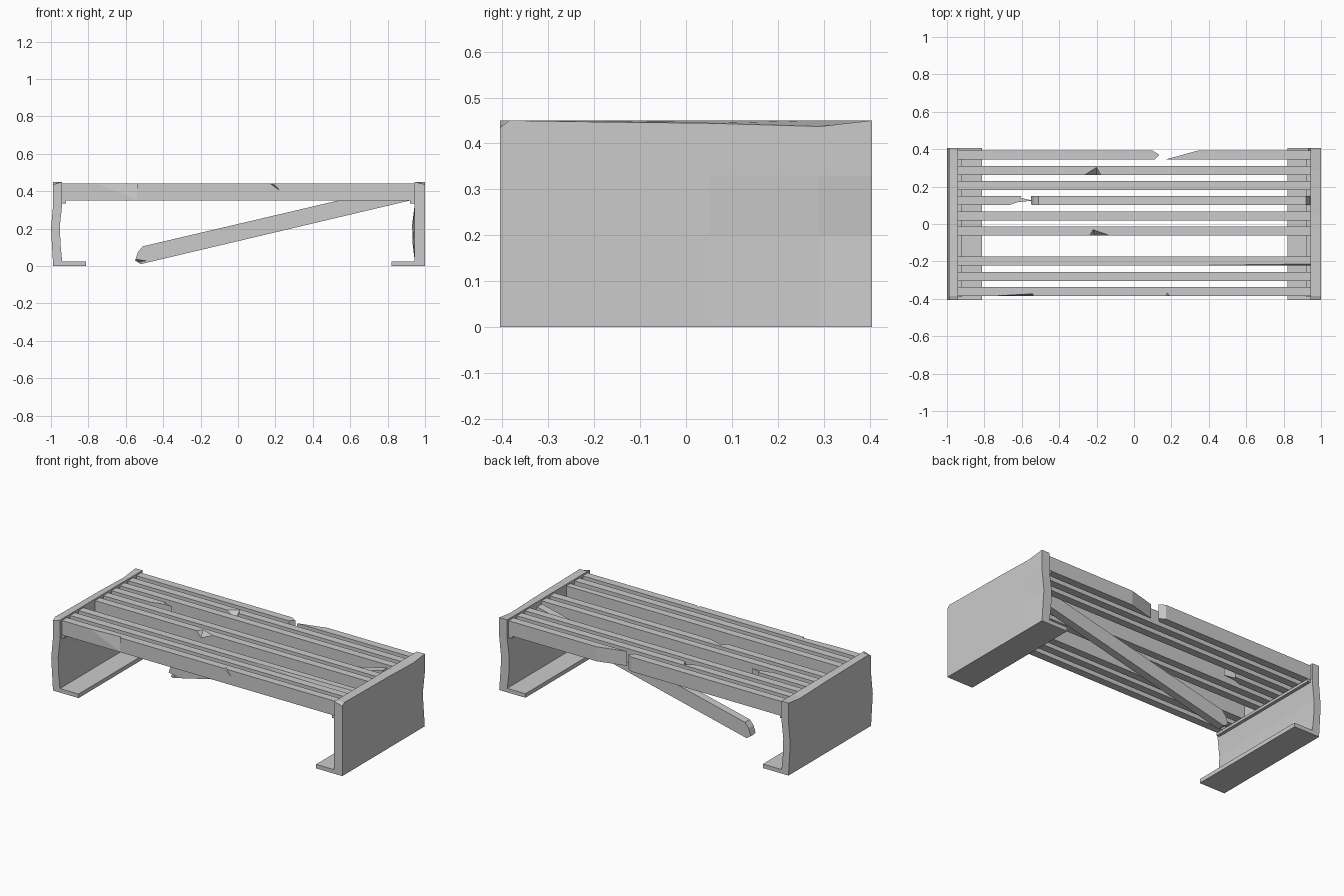
import bpy, bmesh
from mathutils import Vector

cube = bpy.data.objects.get("Cube")
if cube:
    bpy.data.objects.remove(cube, do_unlink=True)

grey = bpy.data.materials.new("weathered grey")
grey.use_nodes = True
COLOUR = (0.6, 0.6, 0.6, 1)
grey.diffuse_color = COLOUR
grey.node_tree.nodes["Principled BSDF"].inputs["Base Color"].default_value = COLOUR


def finish(name, bm):
    bmesh.ops.recalc_face_normals(bm, faces=bm.faces)
    mesh = bpy.data.meshes.new(name)
    bm.to_mesh(mesh)
    bm.free()
    mesh.materials.append(grey)
    ob = bpy.data.objects.new(name, mesh)
    bpy.context.scene.collection.objects.link(ob)
    return ob


def prism(name, outline, axis, low, high):
    """Extrude a 2D outline along an axis ('y' takes x,z points; 'z' takes x,y points)."""
    bm = bmesh.new()
    place = (lambda a, b: (a, low, b)) if axis == "y" else (lambda a, b: (a, b, low))
    face = bm.faces.new([bm.verts.new(place(a, b)) for a, b in outline])
    new = bmesh.ops.extrude_face_region(bm, geom=[face])["geom"]
    shift = Vector((0, high - low, 0)) if axis == "y" else Vector((0, 0, high - low))
    bmesh.ops.translate(bm, verts=[v for v in new if isinstance(v, bmesh.types.BMVert)], vec=shift)
    return finish(name, bm)


def box(name, x0, x1, y0, y1, z0, z1):
    return prism(name, [(x0, y0), (x1, y0), (x1, y1), (x0, y1)], "z", z0, z1)


def chip(ob, points):
    """Cut a splinter, the convex hull of the points, out of a part."""
    bm = bmesh.new()
    for p in points:
        bm.verts.new(p)
    bmesh.ops.convex_hull(bm, input=bm.verts)
    cutter = finish("chip_cutter", bm)
    cutter.hide_render = True
    mod = ob.modifiers.new("chip", "BOOLEAN")
    mod.operation, mod.solver, mod.object = "DIFFERENCE", "EXACT", cutter
    bpy.context.view_layer.objects.active = ob
    bpy.ops.object.modifier_apply(modifier=mod.name)
    bpy.data.objects.remove(cutter, do_unlink=True)


# Slats: evenly spaced, with one missing
LOW, TOP, END, WIDE = 0.35, 0.44, 0.945, 0.048
front = lambda i: 0.344 - 0.081 * i
slats = {}
for i in (1, 2, 4, 5, 7, 8, 9):
    slats[i] = box(f"slat_{i + 1}", -END, END, front(i), front(i) + WIDE, LOW, TOP)

# Back slat snapped into two pieces
y0, y1 = front(0), front(0) + WIDE
prism("back_slat_right_piece", [(-END, y0), (0.11, y0), (0.135, 0.37), (0.1, y1), (-END, y1)], "z", LOW, TOP)
prism("back_slat_left_piece", [(0.165, y0), (END, y0), (END, y1), (0.34, y1)], "z", LOW, TOP)

# Broken slat: a splintered stub and a long piece fallen to the ground
y0, y1 = front(3), front(3) + WIDE
prism("broken_slat_stub", [(-END, y0), (-0.67, y0), (-0.62, 0.117), (-0.54, 0.125),
                           (-0.61, 0.14), (-0.6, y1), (-END, y1)], "z", LOW, TOP)
fallen = prism("fallen_slat", [(-0.55, 0.03), (-0.52, 0.01), (0.94, 0.355), (0.92, 0.44),
                               (-0.51, 0.105), (-0.535, 0.075)], "y", y0, y1)
chip(fallen, [(-0.6, y0 - 0.01, 0), (-0.47, y0 - 0.01, 0.03), (-0.6, y0 - 0.01, 0.05),
              (-0.56, y1 - 0.015, 0.02)])

# Splinters missing from the slats
f = front(1)
chip(slats[1], [(-0.31, f - 0.01, 0.46), (-0.16, f - 0.01, 0.46), (-0.2, f + 0.05, 0.45),
                (-0.2, f - 0.01, 0.39)])
f = front(5)
chip(slats[5], [(-0.25, f - 0.01, 0.45), (-0.08, f - 0.01, 0.45), (-0.22, f + 0.035, 0.445),
                (-0.21, f - 0.01, 0.39)])
f = front(7)
chip(slats[7], [(-0.05, f - 0.002, 0.445), (1, f - 0.002, 0.445), (1, f + 0.012, 0.445),
                (1, f - 0.002, 0.40)])
f = front(9)
chip(slats[9], [(0.165, f - 0.005, 0.445), (0.19, f - 0.005, 0.445), (0.24, f - 0.005, 0.39),
                (0.17, f + 0.02, 0.445)])
chip(slats[9], [(-0.8, f - 0.002, 0.445), (-0.54, f - 0.002, 0.445), (-0.54, f + 0.012, 0.445),
                (-0.54, f - 0.002, 0.34), (-0.55, f + 0.012, 0.445)])

# Ledges that carry the slat ends
for side, name in ((-1, "right_ledge"), (1, "left_ledge")):
    a, b = sorted((side * 0.92, side * 0.95))
    box(name, a, b, -0.39, 0.39, 0.335, 0.351)


# End panels: an upright with an inward foot, dented and worn along the top
def end_panel(name, side, inner, outer, foot, dent):
    """Loft the L profile through stations along y; dent(y) shifts the mid height."""
    bm = bmesh.new()
    rings = []
    for y, top in ((-0.405, 0.435), (-0.385, 0.45), (-0.2, 0.447), (0.05, 0.444),
                   (0.29, 0.437), (0.405, 0.45)):
        d = dent(y)
        outline = [(foot, 0), (outer, 0), (outer + d, 0.2), (outer, 0.33), (outer, top),
                   (inner, 0.45), (inner, 0.33), (inner + d, 0.22), (inner + d * 0.8, 0.12),
                   (inner, 0.025), (foot, 0.025)]
        rings.append([bm.verts.new((side * x, y, z)) for x, z in outline])
    for r, s in zip(rings, rings[1:]):
        for k in range(len(r)):
            n = (k + 1) % len(r)
            bm.faces.new((r[k], r[n], s[n], s[k]))
    bm.faces.new(rings[0])
    bm.faces.new(rings[-1])
    return finish(name, bm)


end_panel("right_end_panel", -1, 0.94, 0.988, 0.812, lambda y: 0.012)
end_panel("left_end_panel", 1, 0.945, 1.0, 0.82, lambda y: -0.014 * max(0, (y - 0.05) / 0.355))
